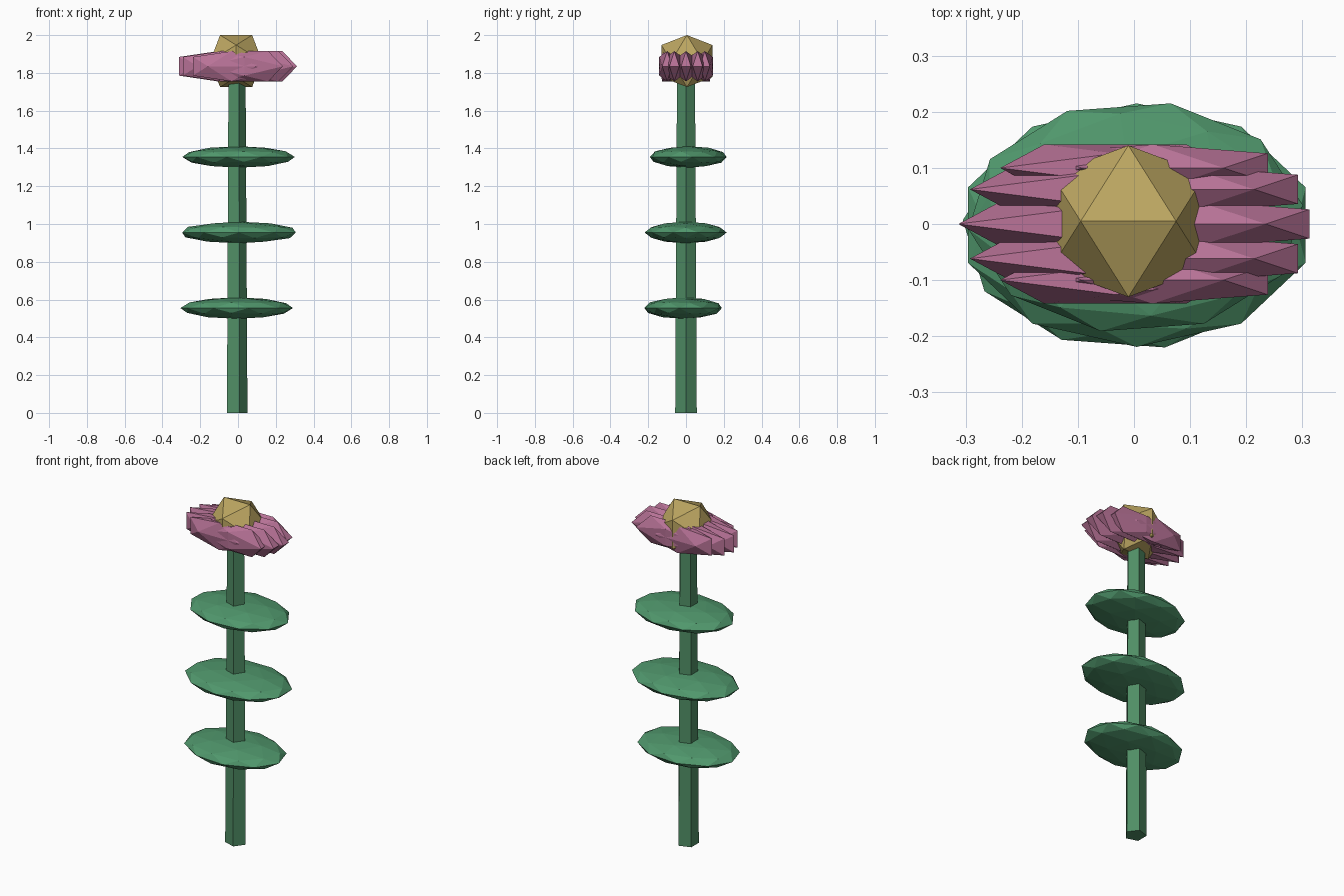
import bpy, bmesh, math
from mathutils import Matrix

if "Cube" in bpy.data.objects:
    bpy.data.objects.remove(bpy.data.objects["Cube"])


def material(name, rgb):
    m = bpy.data.materials.new(name)
    m.diffuse_color = (*rgb, 1)
    m.use_nodes = True
    m.node_tree.nodes["Principled BSDF"].inputs["Base Color"].default_value = m.diffuse_color
    return m


STEM = material("stem_green", (0.08, 0.27, 0.13))
LEAF = material("leaf_green", (0.08, 0.31, 0.15))
PINK = material("petal_pink", (0.48, 0.17, 0.31))
GOLD = material("centre_gold", (0.50, 0.38, 0.12))


def finish(name, bm, mat):
    me = bpy.data.meshes.new(name)
    bm.to_mesh(me)
    bm.free()
    me.materials.append(mat)
    ob = bpy.data.objects.new(name, me)
    bpy.context.collection.objects.link(ob)
    return ob


def add_gem(bm, center, half, edge_axis="x"):
    """Icosahedron filling a box; edge_axis is the direction of its top edge."""
    p = (1 + 5 ** 0.5) / 2
    pts = []
    for s in (-1, 1):
        for t in (-1, 1):
            pts += [(s / p, 0, t), (0, s, t / p), (s, t / p, 0)]
    if edge_axis == "y":
        pts = [(y, x, z) for x, y, z in pts]
    verts = [bm.verts.new([c + h * v for c, h, v in zip(center, half, q)]) for q in pts]
    bmesh.ops.convex_hull(bm, input=verts)


# Five-sided tapered stem
bm = bmesh.new()
bmesh.ops.create_cone(bm, cap_ends=True, segments=5, radius1=0.06, radius2=0.05, depth=1.8)
right = max(bm.verts, key=lambda v: v.co.x)
turn = -math.atan2(right.co.y, right.co.x)
bmesh.ops.transform(bm, matrix=Matrix.Translation((-0.01, 0, 0.9)) @ Matrix.Rotation(turn, 4, "Z"),
                    verts=bm.verts)
finish("stem", bm, STEM)

# Three flat faceted leaves
for i, (x, y, z, hx, hy, deg) in enumerate([(-0.007, -0.015, 0.555, 0.298, 0.205, 12),
                                            (0.005, -0.002, 0.955, 0.301, 0.217, 0),
                                            (0.003, 0.012, 1.355, 0.298, 0.203, 24)]):
    bm = bmesh.new()
    bmesh.ops.create_icosphere(bm, subdivisions=2, radius=1)
    bmesh.ops.rotate(bm, matrix=Matrix.Rotation(math.radians(deg), 3, "Z"), verts=bm.verts)
    mx = max(v.co.x for v in bm.verts)
    my = max(v.co.y for v in bm.verts)
    for v in bm.verts:
        v.co = (x + v.co.x * hx / mx, y + v.co.y * hy / my, z + v.co.z * 0.057)
    finish(f"leaf_{i + 1}", bm, LEAF)

# Ring of narrow overlapping petals
N = 10
for i in range(N):
    a = 2 * math.pi * i / N
    bm = bmesh.new()
    add_gem(bm, (0.108 * math.cos(a), 0.105 * math.sin(a), 1.835), (0.205, 0.042, 0.08),
            "x" if math.cos(a) > 0 else "y")
    finish(f"petal_{i + 1}", bm, PINK)

# Golden flower centre
bm = bmesh.new()
add_gem(bm, (-0.01, 0.005, 1.8625), (0.1375, 0.135, 0.1375))
finish("flower_centre", bm, GOLD)
